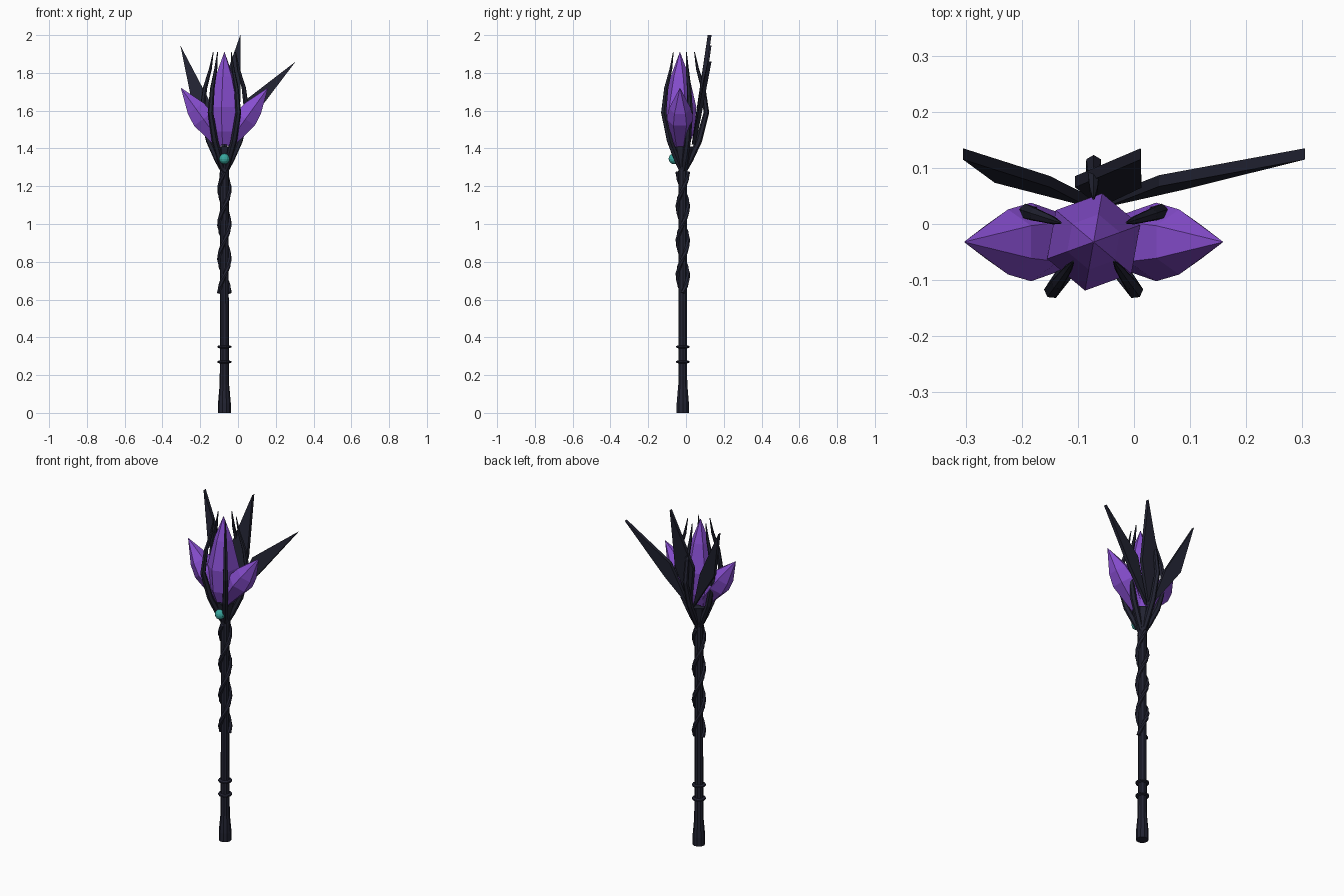
import bpy, bmesh, math
from mathutils import Vector, Matrix

if "Cube" in bpy.data.objects:
    bpy.data.objects.remove(bpy.data.objects["Cube"])

CX, CY = -0.072, -0.017   # staff axis


def material(name, rgb):
    m = bpy.data.materials.new(name)
    m.diffuse_color = (*rgb, 1)
    m.use_nodes = True
    m.node_tree.nodes["Principled BSDF"].inputs["Base Color"].default_value = m.diffuse_color
    return m


DARK = material("dark_metal", (0.016, 0.017, 0.032))
PURPLE = material("purple_crystal", (0.24, 0.075, 0.62))
TEAL = material("teal_gem", (0.04, 0.38, 0.34))


def finish(name, bm, mat):
    bmesh.ops.recalc_face_normals(bm, faces=bm.faces)
    me = bpy.data.meshes.new(name)
    bm.to_mesh(me)
    bm.free()
    me.materials.append(mat)
    ob = bpy.data.objects.new(name, me)
    bpy.context.collection.objects.link(ob)
    return ob


def loft(name, rings, mat):
    """Skin a list of equal-sized point rings and cap both ends."""
    bm = bmesh.new()
    vs = [[bm.verts.new(p) for p in r] for r in rings]
    n = len(vs[0])
    for a, b in zip(vs, vs[1:]):
        for i in range(n):
            j = (i + 1) % n
            bm.faces.new((a[i], a[j], b[j], b[i]))
    bm.faces.new(vs[0][::-1])
    bm.faces.new(vs[-1])
    return finish(name, bm, mat)


def lathe(name, profile, sides, mat, origin=(CX, CY, 0), axis=(0, 0, 1), turn=0.0):
    """Revolve (height, radius) pairs about an axis."""
    q = Vector((0, 0, 1)).rotation_difference(Vector(axis))
    rings = []
    for h, r in profile:
        ang = [turn + math.tau * i / sides for i in range(sides)]
        rings.append([Vector(origin) + q @ Vector((r * math.cos(a), r * math.sin(a), h)) for a in ang])
    return loft(name, rings, mat)


def sweep(name, pts, radii, sides, mat, ref):
    """Tapered tube along a path; ref(i) gives a sideways direction."""
    rings = []
    for i, (p, r) in enumerate(zip(pts, radii)):
        t = (pts[min(i + 1, len(pts) - 1)] - pts[max(i - 1, 0)]).normalized()
        u = ref(i)
        u = (u - t * u.dot(t)).normalized()
        v = t.cross(u)
        rings.append([p + r * (u * math.cos(k) + v * math.sin(k))
                      for k in (math.tau * j / sides for j in range(sides))])
    return loft(name, rings, mat)


# Shaft with flared pommel, and grip rings
lathe("shaft", [(0, .034), (.05, .034), (.13, .027), (.15, .025), (.3, .024), (.62, .023),
                (1.0, .023), (1.27, .025), (1.30, .022)], 10, DARK)
for z in (0.27, 0.35):
    lathe("grip_ring", [(z - .008, .025), (z - .004, .037), (z + .004, .037), (z + .008, .025)], 10, DARK)

# Two vines wound round the upper shaft
STEPS = 18
for s in range(2):
    ang = [math.pi * s + math.tau * 1.75 * i / STEPS for i in range(STEPS + 1)]
    pts = [Vector((CX + .027 * math.cos(a), CY + .027 * math.sin(a), .635 + .64 * i / STEPS))
           for i, a in enumerate(ang)]
    sweep("vine", pts, [.012] * len(pts), 6, DARK,
          lambda i: Vector((math.cos(ang[i]), math.sin(ang[i]), 0)))

# Cup joining shaft and head
lathe("head_cup", [(1.28, .022), (1.33, .036), (1.41, .055)], 10, DARK)

# Five curved claws round the crystals
CLAW = [(1.285, .012, .012), (1.34, .038, .017), (1.44, .085, .017), (1.59, .125, .015),
        (1.72, .108, .012), (1.82, .078, .008), (1.91, .062, .002)]
for k in range(5):
    a = math.radians(90 + 72 * k)
    d = Vector((math.cos(a), math.sin(a), 0))
    pts = [Vector((CX, CY, z)) + d * r for z, r, w in CLAW]
    sweep("claw", pts, [w for z, r, w in CLAW], 6, DARK, lambda i: d)

# Central crystal and two leaning side crystals
lathe("centre_crystal", [(0, .05), (.07, .078), (.20, .088), (.36, .05), (.49, .001)], 6, PURPLE,
      (CX, -.032, 1.42), turn=math.radians(20))
for s in (-1, 1):
    lathe("side_crystal", [(0, .035), (.17, .07), (.24, .058), (.372, .001)], 6, PURPLE,
          (CX + s * .012, -.032, 1.418), (s * .218, 0, .302), math.radians(30))

# Flat blades fanned behind the crystals: base, right, tip, left in x and z
BLADES = {
    "left_blade": [(-.08, 1.42), (-.15, 1.65), (-.305, 1.945), (-.248, 1.665)],
    "middle_blade": [(-.06, 1.42), (.013, 1.65), (.012, 2.0), (-.105, 1.67)],
    "right_blade": [(-.05, 1.42), (.085, 1.57), (.305, 1.86), (.045, 1.66)],
}
for name, kite in BLADES.items():
    b, t = Vector(kite[0]), Vector(kite[2])
    length2 = (t - b).length_squared
    rings = []
    for off in (-.01, .01):
        rings.append([Vector((x, .04 + .085 * (Vector((x, z)) - b).dot(t - b) / length2 + off, z))
                      for x, z in kite])
    loft(name, rings, DARK)

# Round gem on the front of the cup
bm = bmesh.new()
bmesh.ops.create_uvsphere(bm, u_segments=12, v_segments=8, radius=.028,
                          matrix=Matrix.Translation((CX, -.064, 1.345)))
finish("gem", bm, TEAL)
